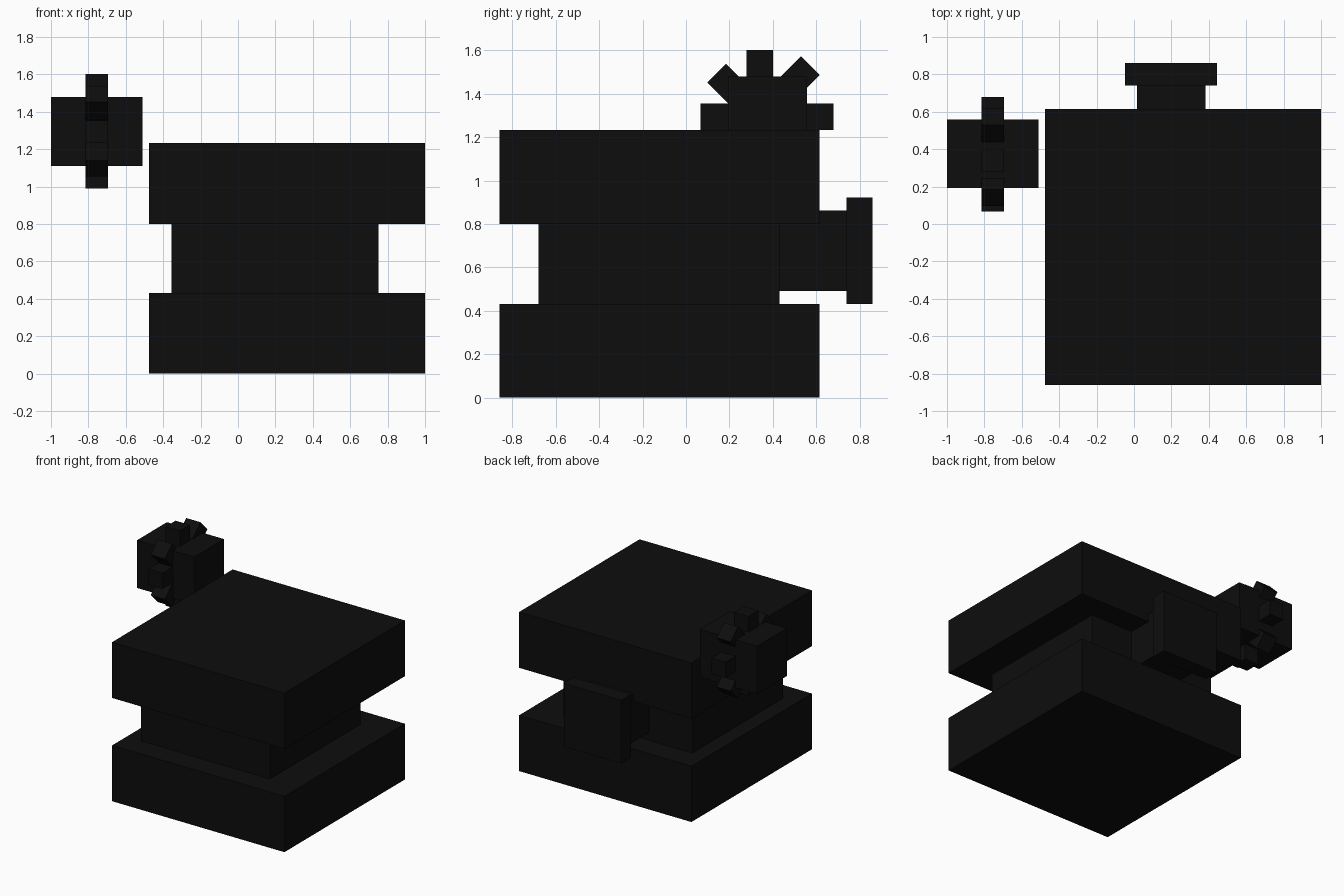
import bpy
import math
from mathutils import Matrix, Vector

cube = bpy.data.objects.get("Cube")
if cube:
    bpy.data.objects.remove(cube, do_unlink=True)

# Single near-black colour
black = bpy.data.materials.new("matte black")
black.use_nodes = True
colour = (0.004, 0.004, 0.004, 1)
black.diffuse_color = colour
black.node_tree.nodes["Principled BSDF"].inputs["Base Color"].default_value = colour


def box(name, low, high, tilt=0.0):
    """Box between two corners, turned about its own x axis."""
    low, high = Vector(low), Vector(high)
    bpy.ops.mesh.primitive_cube_add(size=1)
    ob = bpy.context.object
    ob.name = name
    size = high - low
    ob.data.transform(Matrix.Diagonal((*size, 1)))
    ob.location = (low + high) / 2
    ob.rotation_euler.x = tilt
    ob.data.materials.append(black)
    return ob


# Body: two wide slabs joined by a narrower core
for name, bottom in (("lower_slab", 0), ("upper_slab", 0.8)):
    box(name, (-0.477, -0.86, bottom), (1, 0.615, bottom + 0.432))
box("core", (-0.355, -0.68, 0.43), (0.75, 0.43, 0.802))

# Plug on the back
box("plug_stem", (0.015, 0.37, 0.492), (0.382, 0.745, 0.862))
box("plug_flange", (-0.047, 0.74, 0.432), (0.443, 0.86, 0.922))

# Cog beside the upper slab: square hub crossed by four bars
box("cog_hub", (-1, 0.193, 1.11), (-0.51, 0.558, 1.48))
bars = {
    "cog_bar_upright": (0, 0.34, 1.295),
    "cog_bar_level": (90, 0.373, 1.293),
    "cog_bar_rising": (-45, 0.357, 1.313),
    "cog_bar_falling": (45, 0.357, 1.279),
}
for name, (angle, y, z) in bars.items():
    box(name, (-0.816, y - 0.061, z - 0.306), (-0.694, y + 0.061, z + 0.306),
        math.radians(angle))
